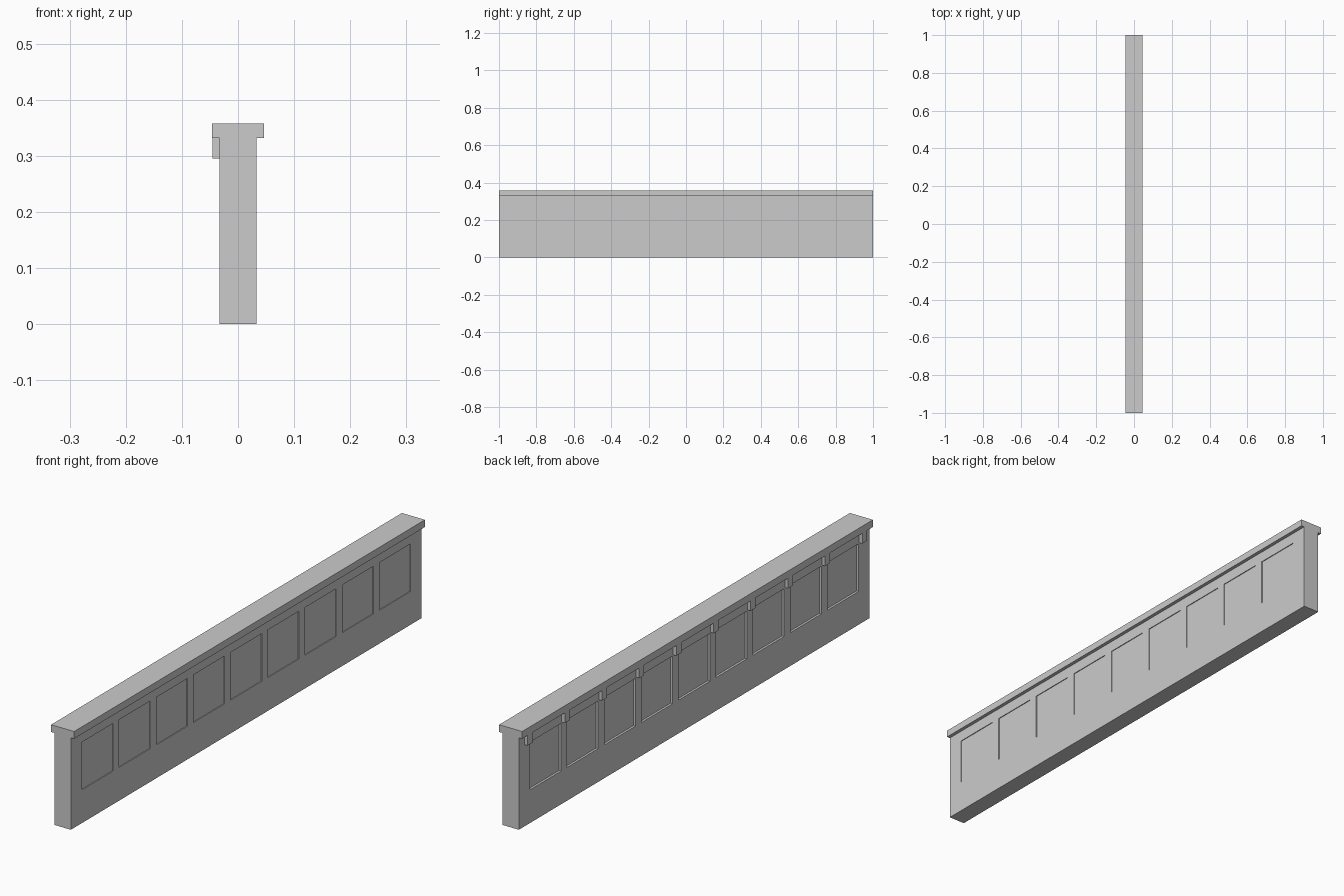
import bpy
import bmesh
from mathutils import Matrix, Vector

old = bpy.data.objects.get("Cube")
if old:
    bpy.data.objects.remove(old, do_unlink=True)

# Overall dimensions
HALF_LENGTH, HALF_WALL, HALF_CAP = 1.0, 0.033, 0.046
WALL_TOP, CAP_TOP = 0.332, 0.358
PANELS, PITCH, PANEL_WIDTH = 9, 0.212, 0.177
PANEL_BOTTOM, PANEL_TOP = 0.12, 0.292
DEEP, SHALLOW = 0.008, 0.003

stone = bpy.data.materials.new("grey stone")
stone.use_nodes = True
GREY = (0.6, 0.6, 0.6, 1)
stone.diffuse_color = GREY
stone.node_tree.nodes["Principled BSDF"].inputs["Base Color"].default_value = GREY


def add_box(bm, low, high):
    low, high = Vector(low), Vector(high)
    matrix = Matrix.Translation((low + high) / 2) @ Matrix.Diagonal((*(high - low), 1))
    bmesh.ops.create_cube(bm, size=1, matrix=matrix)


def finish(bm, name):
    mesh = bpy.data.meshes.new(name)
    bm.to_mesh(mesh)
    bm.free()
    mesh.materials.append(stone)
    obj = bpy.data.objects.new(name, mesh)
    bpy.context.collection.objects.link(obj)
    return obj


def cut(bm, point, normal):
    geom = bm.verts[:] + bm.edges[:] + bm.faces[:]
    bmesh.ops.bisect_plane(bm, geom=geom, plane_co=point, plane_no=normal)


# Wall with a row of recessed panels on both long sides
panel_centres = [(i - (PANELS - 1) / 2) * PITCH for i in range(PANELS)]
bm = bmesh.new()
add_box(bm, (-HALF_WALL, -HALF_LENGTH, 0), (HALF_WALL, HALF_LENGTH, WALL_TOP))
for z in (PANEL_BOTTOM, PANEL_TOP):
    cut(bm, (0, 0, z), (0, 0, 1))
for y in panel_centres:
    for side in (-1, 1):
        cut(bm, (0, y + side * PANEL_WIDTH / 2, 0), (0, 1, 0))
bm.normal_update()
for side, depth in ((-1, DEEP), (1, SHALLOW)):
    faces = []
    for face in bm.faces:
        c = face.calc_center_median()
        if (face.normal.x * side > 0.9 and PANEL_BOTTOM < c.z < PANEL_TOP
                and any(abs(c.y - y) < 0.01 for y in panel_centres)):
            faces.append(face)
    bmesh.ops.inset_individual(bm, faces=faces, thickness=0, depth=-depth)
finish(bm, "panelled_wall")

# Overhanging cap
bm = bmesh.new()
add_box(bm, (-HALF_CAP, -HALF_LENGTH, WALL_TOP), (HALF_CAP, HALF_LENGTH, CAP_TOP))
finish(bm, "cap_slab")

# Small brackets under the cap, between the deep panels
bm = bmesh.new()
for i in range(PANELS + 1):
    y = (i - PANELS / 2) * PITCH
    add_box(bm, (-HALF_CAP + 0.0005, y - 0.014, 0.295), (-HALF_WALL, y + 0.014, WALL_TOP))
finish(bm, "cap_brackets")
